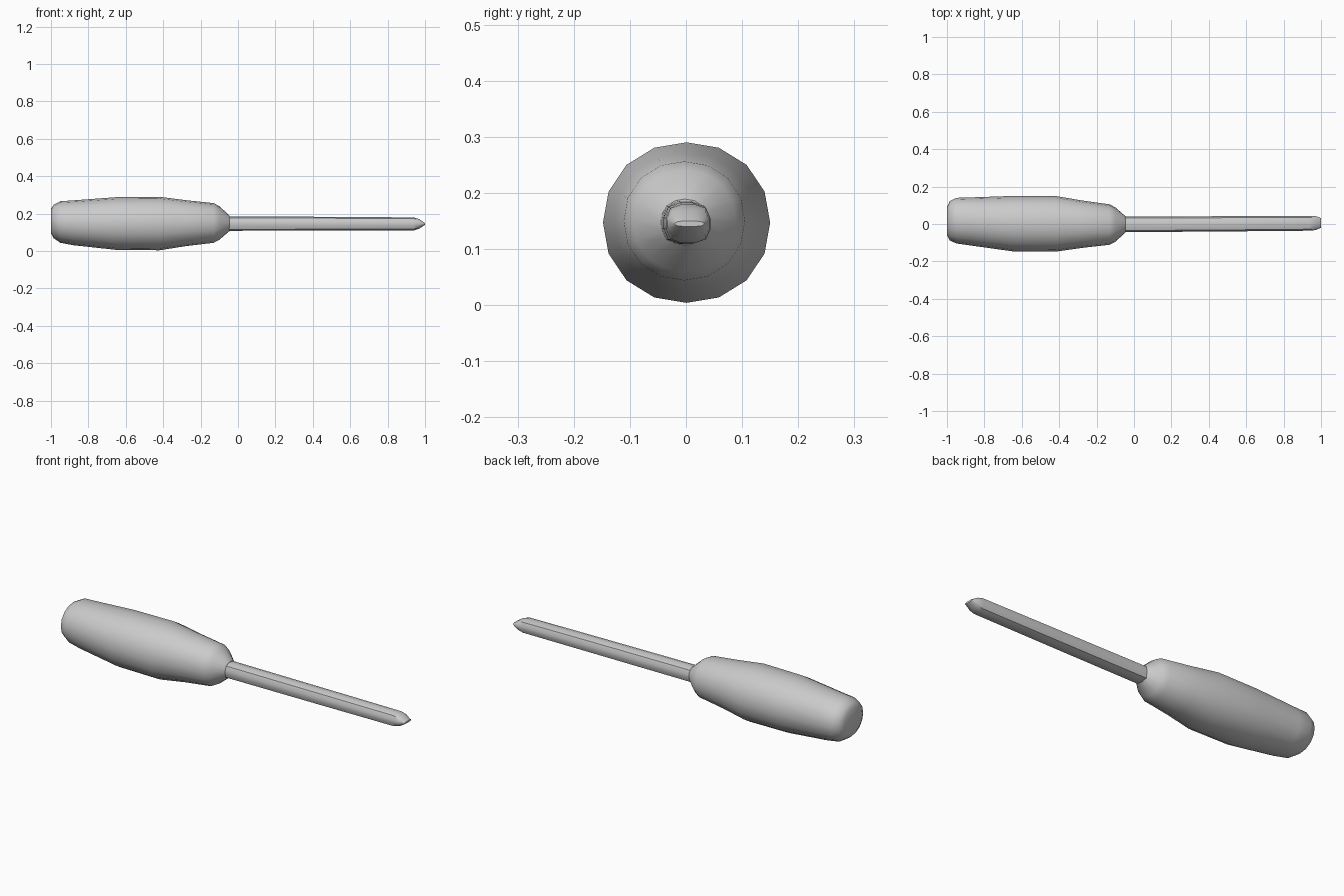
import bpy, bmesh, math

if "Cube" in bpy.data.objects:
    bpy.data.objects.remove(bpy.data.objects["Cube"])


def loft(name, rings, sides, power, turn, angle):
    """Skin rounded cross-sections given as (x, y centre, z centre, y radius, z radius)."""
    bm = bmesh.new()
    loops = []
    for x, cy, cz, ry, rz in rings:
        loop = []
        for i in range(sides):
            a = turn + 2 * math.pi * i / sides
            c, s = math.cos(a), math.sin(a)
            k = (abs(c) ** power + abs(s) ** power) ** (-1 / power)
            loop.append(bm.verts.new((x, cy + ry * k * c, cz + rz * k * s)))
        loops.append(loop)
    for a, b in zip(loops, loops[1:]):
        for i in range(sides):
            j = (i + 1) % sides
            bm.faces.new((a[i], a[j], b[j], b[i]))
    bm.faces.new(loops[0])
    bm.faces.new(loops[-1])
    bmesh.ops.recalc_face_normals(bm, faces=bm.faces)
    mesh = bpy.data.meshes.new(name)
    bm.to_mesh(mesh)
    bm.free()
    obj = bpy.data.objects.new(name, mesh)
    bpy.context.collection.objects.link(obj)
    bpy.ops.object.select_all(action='DESELECT')
    obj.select_set(True)
    bpy.context.view_layer.objects.active = obj
    bpy.ops.object.shade_smooth_by_angle(angle=math.radians(angle))
    return obj


# Barrel-shaped grip with a rounded butt and a tapered collar
loft("handle", [
    (-1.00, 0.015, 0.160, 0.075, 0.065),
    (-0.985, 0.017, 0.158, 0.105, 0.090),
    (-0.95, 0.018, 0.155, 0.122, 0.111),
    (-0.88, 0.014, 0.151, 0.128, 0.120),
    (-0.65, 0.002, 0.147, 0.148, 0.141),
    (-0.42, 0.001, 0.147, 0.149, 0.143),
    (-0.28, -0.001, 0.149, 0.127, 0.123),
    (-0.13, -0.003, 0.150, 0.108, 0.106),
    (-0.10, -0.003, 0.150, 0.092, 0.090),
    (-0.045, -0.002, 0.148, 0.043, 0.041),
], 16, 2.1, 0, 40)

# Rounded-square shaft ending in a short wedge tip
loft("shaft", [
    (-0.07, -0.002, 0.147, 0.042, 0.039),
    (0.50, 0.001, 0.146, 0.041, 0.037),
    (0.94, 0.004, 0.145, 0.040, 0.035),
    (0.97, 0.005, 0.145, 0.038, 0.025),
    (1.00, 0.006, 0.145, 0.026, 0.005),
], 12, 3.0, math.pi / 12, 40)
